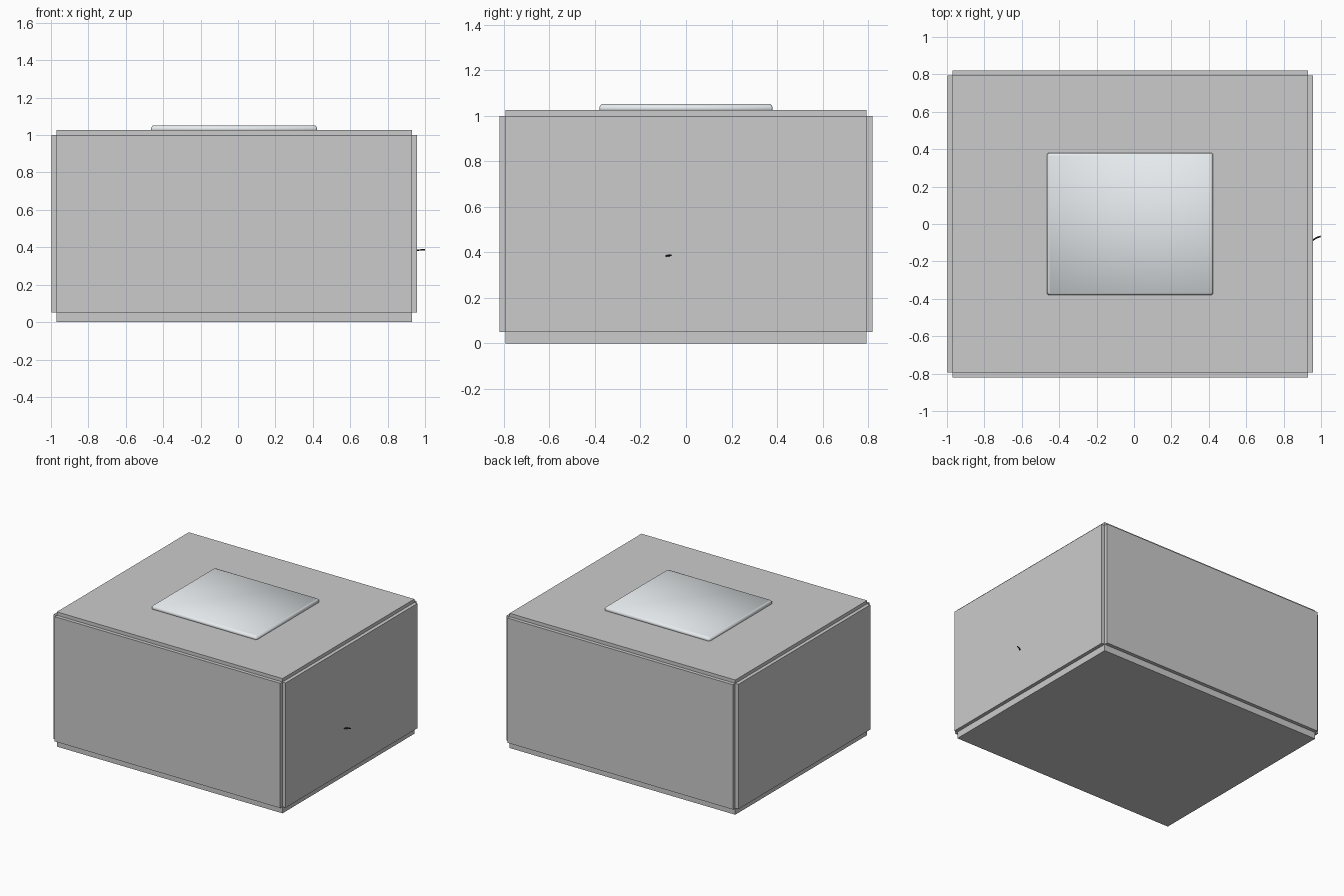
import bpy, bmesh
from mathutils import Vector

if "Cube" in bpy.data.objects:
    bpy.data.objects.remove(bpy.data.objects["Cube"])


def finish(name, bm, smooth=False, color=None):
    bmesh.ops.recalc_face_normals(bm, faces=bm.faces)
    for f in bm.faces:
        f.smooth = smooth
    me = bpy.data.meshes.new(name)
    bm.to_mesh(me)
    bm.free()
    ob = bpy.data.objects.new(name, me)
    bpy.context.collection.objects.link(ob)
    if color:
        mat = bpy.data.materials.new(name + "_color")
        mat.diffuse_color = color
        mat.use_nodes = True
        mat.node_tree.nodes["Principled BSDF"].inputs["Base Color"].default_value = mat.diffuse_color
        me.materials.append(mat)
    return ob


def box(lo, hi):
    lo, hi = Vector(lo), Vector(hi)
    bm = bmesh.new()
    bmesh.ops.create_cube(bm, size=1)
    for v in bm.verts:
        v.co = Vector((lo[i] + (v.co[i] + 0.5) * (hi[i] - lo[i]) for i in range(3)))
    return bm


X0, X1, Y, Z0, Z1, T = -0.97, 0.93, 0.793, 0.05, 1.0, 0.027

# Case: inner block with every side and the top pushed out as a panel
bm = box((X0, -Y, Z0), (X1, Y, Z1))
panels = list(bm.faces)
for f in panels:
    n = f.normal.copy() if f.normal.length else None
    f.normal_update()
    n = f.normal.copy()
    depth = Z0 if n.z < -0.5 else (0.026 if n.z > 0.5 else T)
    new = bmesh.ops.extrude_discrete_faces(bm, faces=[f])["faces"][0]
    bmesh.ops.translate(bm, verts=new.verts, vec=n * depth)
finish("case", bm)

# Softly shaded lid window, slightly narrowed at the top
bm = box((-0.464, -0.38, 1.02), (0.422, 0.38, 1.041))
top = max(bm.faces, key=lambda f: f.calc_center_median().z)
new = bmesh.ops.extrude_discrete_faces(bm, faces=[top])["faces"][0]
mid = new.calc_center_median()
for v in new.verts:
    v.co.x -= 0.008 if v.co.x > mid.x else -0.008
    v.co.y -= 0.008 if v.co.y > mid.y else -0.008
    v.co.z = 1.051
bmesh.ops.remove_doubles(bm, verts=bm.verts, dist=0.0001)
corners = [e for e in bm.edges if abs(e.verts[0].co.z - e.verts[1].co.z) > 0.005]
bmesh.ops.bevel(bm, geom=corners, offset=0.007, segments=1, affect='EDGES')
finish("lid_window", bm, smooth=True, color=(0.80, 0.84, 0.86, 1))

# Cable tip poking out of the right side
cu = bpy.data.curves.new("cable_tip", 'CURVE')
cu.dimensions = '3D'
cu.bevel_depth = 0.004
cu.bevel_resolution = 1
cu.use_fill_caps = True
sp = cu.splines.new('POLY')
path = [(0.93, -0.105, 0.384), (0.957, -0.086, 0.384), (0.975, -0.074, 0.386), (0.998, -0.066, 0.387)]
sp.points.add(len(path) - 1)
for p, c in zip(sp.points, path):
    p.co = (*c, 1)
tip = bpy.data.objects.new("cable_tip", cu)
bpy.context.collection.objects.link(tip)
mat = bpy.data.materials.new("cable_black")
mat.diffuse_color = (0.03, 0.03, 0.03, 1)
mat.use_nodes = True
mat.node_tree.nodes["Principled BSDF"].inputs["Base Color"].default_value = mat.diffuse_color
cu.materials.append(mat)
